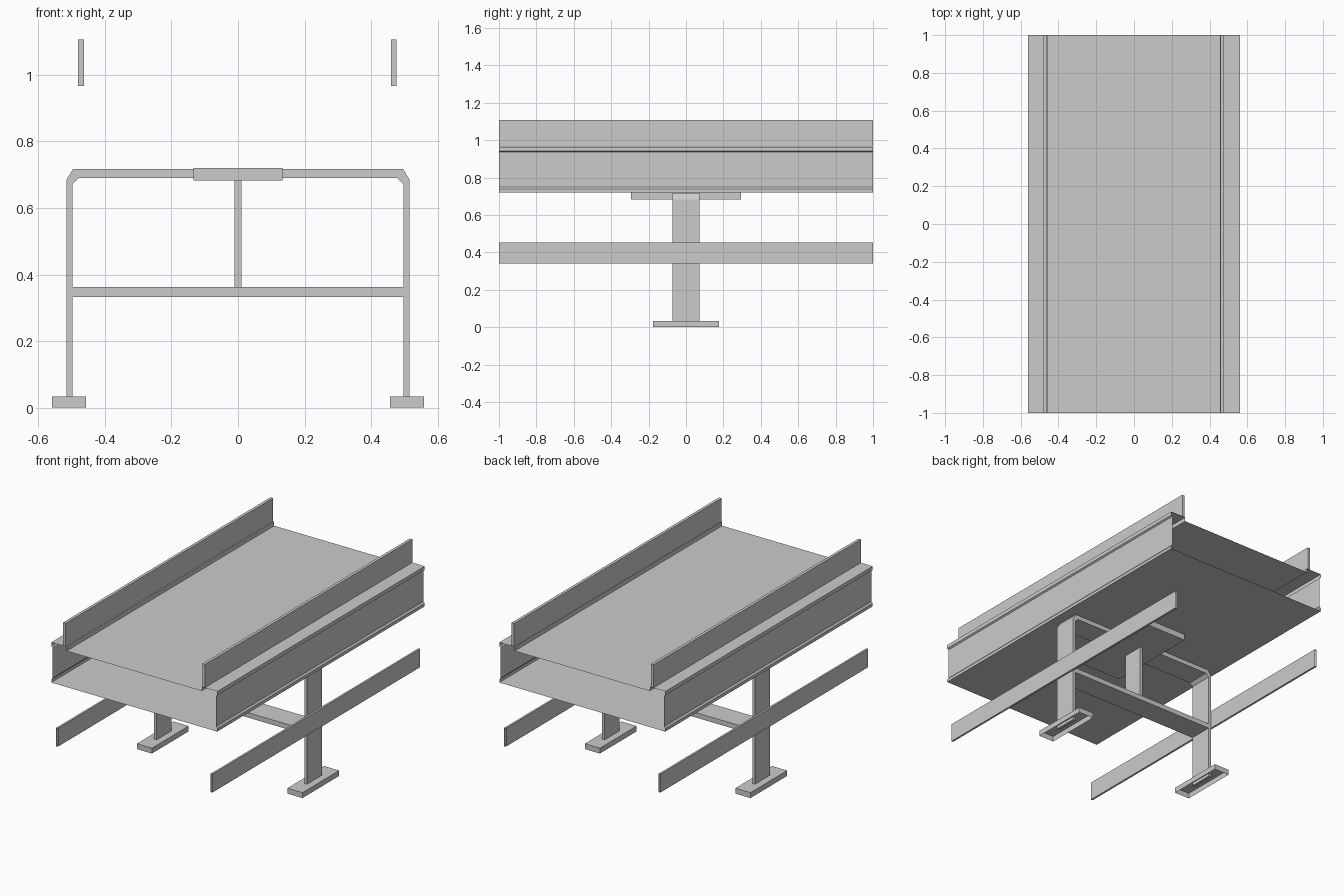
import bpy

if "Cube" in bpy.data.objects:
    bpy.data.objects.remove(bpy.data.objects["Cube"])


def make(name, verts, faces):
    me = bpy.data.meshes.new(name)
    me.from_pydata(verts, [], faces)
    me.update()
    ob = bpy.data.objects.new(name, me)
    bpy.context.collection.objects.link(ob)
    return ob


def extrude_y(name, profile, half, caps=True):
    """Closed (x, z) profile, counter-clockwise seen from the front, run along y."""
    n = len(profile)
    verts = [(x, y, z) for y in (-half, half) for x, z in profile]
    faces = [(i, i + n, (i + 1) % n + n, (i + 1) % n) for i in range(n)]
    if caps:
        faces += [tuple(range(n)), tuple(range(2 * n - 1, n - 1, -1))]
    return make(name, verts, faces)


def rect(x0, x1, z0, z1):
    return [(x0, z0), (x1, z0), (x1, z1), (x0, z1)]


def mirrored(half_profile):
    """Complete a right-hand outline with its left-hand reflection."""
    return half_profile + [(-x, z) for x, z in reversed(half_profile)]


# Conveyor bed: hollow, open-ended section with lipped side channels
bed = mirrored([(0.56, 0.72), (0.56, 0.738), (0.551, 0.749), (0.551, 0.936),
                (0.56, 0.942), (0.56, 0.965), (0.456, 0.965), (0.456, 0.94)])
extrude_y("conveyor_bed", bed, 1.0, caps=False)

# Support arch: bent flat bar with chamfered corners, legs reaching into the feet
outer = [(0.516, 0.015), (0.516, 0.684), (0.496, 0.717)]
inner = [(0.498, 0.015), (0.498, 0.671), (0.479, 0.690)]
arch = (outer + [(-x, z) for x, z in reversed(outer)]
        + [(-x, z) for x, z in inner] + inner[::-1])
extrude_y("support_arch", arch, 0.072)

# Arch bracing and mounting plate
extrude_y("cross_bar", rect(-0.5, 0.5, 0.333, 0.363), 0.072)
extrude_y("centre_post", rect(-0.01, 0.01, 0.363, 0.683), 0.065)
extrude_y("mounting_plate", rect(-0.133, 0.133, 0.683, 0.72), 0.293)

for side, s in (("left", -1), ("right", 1)):
    # Guide rail on top of the channel
    cx = s * 0.47 - 0.002
    extrude_y(side + "_guide_rail", rect(cx - 0.009, cx + 0.009, 0.966, 1.107), 1.0)

    # Lower rail: open-ended flat tube outside the legs
    xs = sorted((s * 0.516, s * 0.528))
    extrude_y(side + "_lower_rail", rect(*xs, 0.34, 0.452), 1.0, caps=False)

    # Foot: box shell open underneath
    a, b = sorted((s * 0.457, s * 0.559))
    w, h = 0.177, 0.033
    make(side + "_foot",
         [(x, y, z) for z in (0, h) for x, y in ((a, -w), (b, -w), (b, w), (a, w))],
         [(4, 5, 6, 7), (0, 1, 5, 4), (1, 2, 6, 5), (2, 3, 7, 6), (3, 0, 4, 7)])
